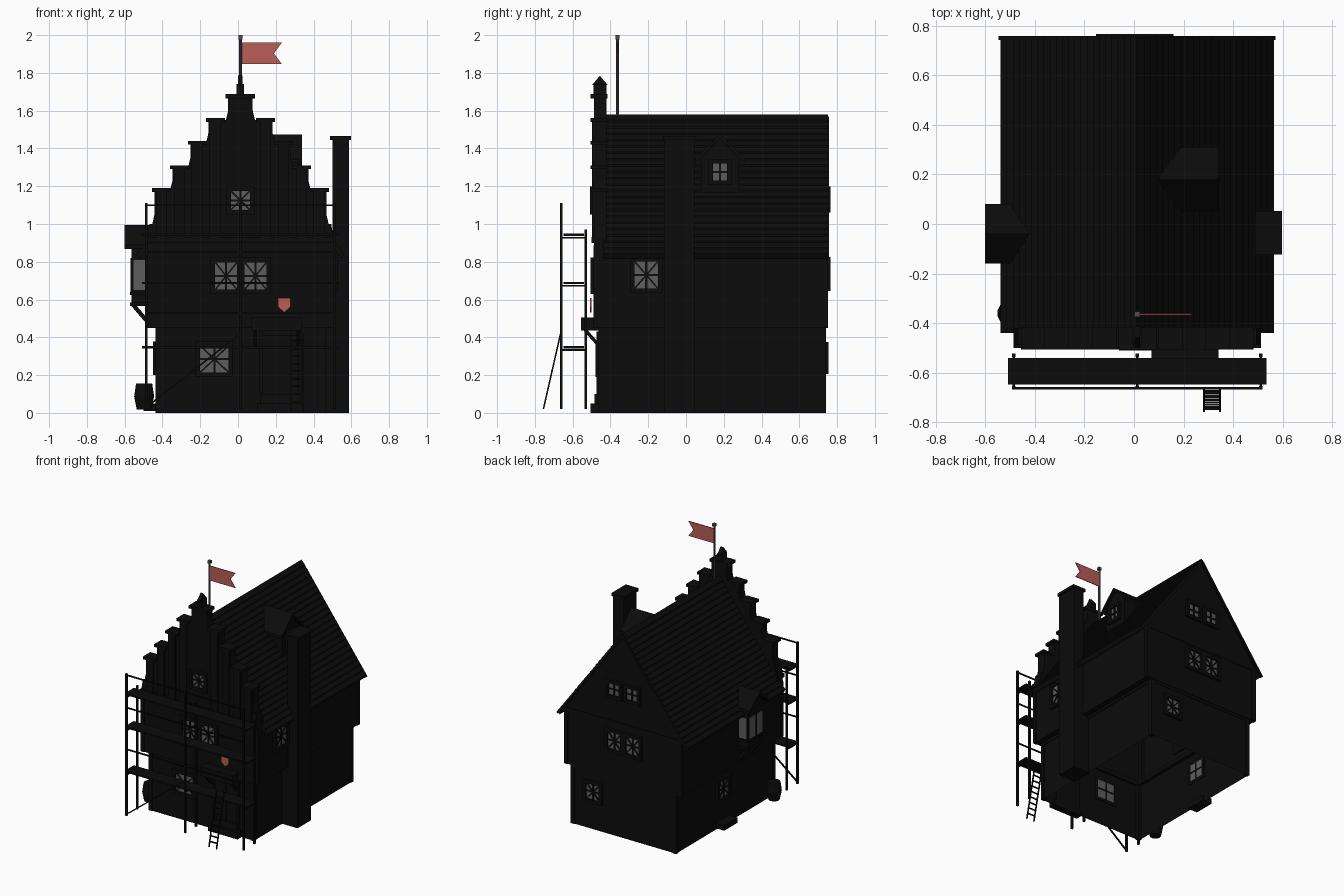
import bpy, bmesh
from math import pi
from mathutils import Matrix, Vector

if "Cube" in bpy.data.objects:
    bpy.data.objects.remove(bpy.data.objects["Cube"])


def material(name, r, g, b):
    m = bpy.data.materials.new(name)
    m.use_nodes = True
    m.diffuse_color = (r, g, b, 1)
    m.node_tree.nodes["Principled BSDF"].inputs["Base Color"].default_value = (r, g, b, 1)
    return m


DARK = material("charcoal", .0035, .0035, .0035)
GLASS = material("window_grey", .11, .11, .11)
METAL = material("pole_grey", .075, .075, .08)
RED = material("faded_red", .48, .11, .095)
CX = .013          # house axis
EAVE, RIDGE, HALF = .84, 1.58, .547
SLOPE = (RIDGE - EAVE) / HALF


def finish(bm, name, mat, matrix=None):
    bmesh.ops.recalc_face_normals(bm, faces=bm.faces)
    me = bpy.data.meshes.new(name)
    bm.to_mesh(me)
    bm.free()
    me.materials.append(mat)
    ob = bpy.data.objects.new(name, me)
    if matrix:
        ob.matrix_world = matrix
    bpy.context.collection.objects.link(ob)
    return ob


def add_box(bm, x0, x1, y0, y1, z0, z1):
    m = Matrix.Translation(((x0 + x1) / 2, (y0 + y1) / 2, (z0 + z1) / 2))
    bmesh.ops.create_cube(bm, size=1, matrix=m @ Matrix.Diagonal((x1 - x0, y1 - y0, z1 - z0, 1)))


def add_beam(bm, p, q, w):
    p, q = Vector(p), Vector(q)
    rot = (q - p).to_track_quat('Z', 'Y').to_matrix().to_4x4()
    m = Matrix.Translation((p + q) / 2) @ rot
    bmesh.ops.create_cube(bm, size=1, matrix=m @ Matrix.Diagonal((w, w, (q - p).length, 1)))


def boxes(name, items, mat=DARK, matrix=None):
    bm = bmesh.new()
    for it in items:
        add_box(bm, *it)
    return finish(bm, name, mat, matrix)


def beams(name, items, w, mat=DARK):
    bm = bmesh.new()
    for p, q in items:
        add_beam(bm, p, q, w)
    return finish(bm, name, mat)


def extrude(name, pts, axis, a, b, mat=DARK):
    bm = bmesh.new()
    vs = [bm.verts.new((u, a, v) if axis == 'y' else (a, u, v)) for u, v in pts]
    f = bm.faces.new(vs)
    r = bmesh.ops.extrude_face_region(bm, geom=[f])
    d = Vector((0, b - a, 0) if axis == 'y' else (b - a, 0, 0))
    bmesh.ops.translate(bm, vec=d, verts=[g for g in r["geom"] if isinstance(g, bmesh.types.BMVert)])
    return finish(bm, name, mat)


def mirrored(half):
    """Closed outline from a half profile running upwards on the +x side."""
    return [(CX + u, v) for u, v in half] + [(CX - u, v) for u, v in reversed(half)]


# House shell, hollow and open below, upper storey jettied out
bm = bmesh.new()
GX, UX = .443, .493
rings = [(GX, -.458, .735, 0), (GX, -.458, .735, .45), (UX, -.485, .745, .45), (UX, -.485, .745, .885)]
loops = [[bm.verts.new((CX + sx * w, (y0, y1)[k], z)) for sx, k in ((-1, 0), (1, 0), (1, 1), (-1, 1))]
         for w, y0, y1, z in rings]
for lo, hi in zip(loops, loops[1:]):
    for i in range(4):
        bm.faces.new((lo[i], lo[(i + 1) % 4], hi[(i + 1) % 4], hi[i]))
top = loops[-1]
peak = [bm.verts.new((CX, y, RIDGE - .03)) for y in (-.485, .745)]
bm.faces.new((top[0], top[1], peak[0]))
bm.faces.new((top[2], top[3], peak[1]))
finish(bm, "house_walls", DARK)

# Timber bands and corner posts
trim = []
for w, y0, y1, z0, z1 in ((GX, -.458, .735, 0, .45), (UX, -.485, .745, .45, .87)):
    for s in (-1, 1):
        x = CX + s * (w - .01)
        trim += [(x - .016, x + .016, y, y + .03, z0, z1) for y in (y0 - .006, y1 - .024)]
        trim += [(x - .016, x + .016, y0, y1, z, z + .03) for z in (z1 - .02,)]
    trim += [(CX - w, CX + w, y, y + .02, z1 - .02, z1 + .015) for y in (y0 - .005, y1 - .015)]
boxes("timber_frame", trim)

# Roof with stepped tile courses
N = 22
side = [(0, RIDGE)]
for i in range(N):
    u0, u1 = HALF * i / N, HALF * (i + 1) / N
    side += [(u0 + .004, RIDGE - u0 * SLOPE - .006), (u1 + .004, RIDGE - u1 * SLOPE + .003)]
under = [(HALF - .012, EAVE - .025), (0, RIDGE - .035)]
right = [(CX + u, v) for u, v in side + under]
extrude("roof_tiles_left", right, 'y', -.44, .752)
extrude("roof_tiles_right", [(2 * CX - u, v) for u, v in right], 'y', -.44, .752)
beams("barge_boards", [((CX, .749, RIDGE - .015), (CX + s * (HALF + .005), .749, EAVE - .015))
                       for s in (-1, 1)], .016)

# Stepped front gable with pilasters and caps
steps = [(.455, 1.18), (.36, 1.3), (.265, 1.43), (.17, 1.55), (.065, 1.675)]
outline = [(UX, .86), (UX, .93), (.48, 1.0)]
for u, z in steps:
    outline += [(u + .012, outline[-1][1]), (u, outline[-1][1] + .05), (u, z)]
extrude("stepped_gable", mirrored(outline), 'y', -.488, -.42)
parts = []
for u, z in steps[:-1]:
    for s in (-1, 1):
        x = CX + s * (u - .037)
        parts += [(x - .05, x + .05, -.505, -.415, z - .01, z + .01),
                  (x - .03, x + .03, -.498, -.45, .93, z)]
parts += [(CX - .078, CX + .078, -.505, -.415, 1.665, 1.687), (CX - .02, CX + .02, -.49, -.422, 1.68, 1.74)]
parts += [(CX - UX - .005, CX + UX + .005, -.5, -.42, .9, .93)]
boxes("gable_caps", parts)
extrude("gable_finial", [(-.498, 1.735), (-.414, 1.735), (-.456, 1.785)], 'x', CX - .012, CX + .012)

# Chimney
boxes("chimney", [(.5, .587, -.115, .045, 0, 1.45), (.44, .56, -.115, .045, 0, .9),
                  (.488, .597, -.122, .052, 1.445, 1.467)])


# Windows, local -y is outward
def window(name, loc, turn, w, h, lattice=True):
    m = Matrix.Translation(loc) @ Matrix.Rotation(turn, 4, 'Z')
    a, b, t = w / 2, h / 2, .012
    boxes(name + "_glass", [(-a, a, -.006, .004, -b, b)], GLASS, m)
    bm = bmesh.new()
    for s in (-1, 1):
        add_box(bm, s * (a + t) - t, s * (a + t) + t, -.02, .006, -b - 2 * t, b + 2 * t)
        add_box(bm, -a, a, -.02, .006, s * (b + t) - t, s * (b + t) + t)
        if lattice:
            add_beam(bm, (-a, -.009, -s * b), (a, -.009, s * b), .008)
    add_box(bm, -.006, .006, -.012, .008, -b, b)
    add_box(bm, -a, a, -.012, .008, -.005, .005)
    finish(bm, name + "_frame", DARK, m)


window("front_ground_window", (-.125, -.458, .285), 0, .15, .14)
window("front_upper_window_a", (-.063, -.485, .725), 0, .115, .145)
window("front_upper_window_b", (.093, -.485, .725), 0, .115, .145)
window("front_gable_window", (CX, -.489, 1.125), 0, .1, .1)
window("left_upper_window", (CX + UX, -.21, .73), pi / 2, .125, .145)
window("right_ground_window", (CX - GX, .17, .29), -pi / 2, .12, .13)
window("back_ground_window", (.27, .735, .29), pi, .11, .12)
for i, x in enumerate((-.075, .08)):
    window(f"back_upper_window_{i}", (x, .745, .735), pi, .11, .13)
    window(f"back_attic_window_{i}", (x + .005, .745, 1.13), pi, .09, .09, False)


# Small gabled roof for the dormer and the oriel
def small_roof(name, y, half, z0, z1, x0, x1):
    t = .022
    extrude(name, [(y - half, z0), (y, z1), (y + half, z0), (y + half, z0 - t), (y, z1 - t),
                   (y - half, z0 - t)], 'x', x0, x1)


small_roof("dormer_roof", .18, .13, 1.345, 1.475, .1, .34)
extrude("dormer_walls", [(.08, 1.13), (.28, 1.13), (.28, 1.345), (.18, 1.455), (.08, 1.345)], 'x', .15, .32)
window("dormer_window", (.32, .18, 1.275), pi / 2, .075, .09, False)

# Oriel on the right wall
small_roof("oriel_roof", -.04, .12, .89, .995, -.6, -.42)
extrude("oriel_body", [(-.13, .575), (.05, .575), (.05, .88), (-.04, .975), (-.13, .88)], 'x', -.563, -.47)
boxes("oriel_glass", [(-.567, -.56, -.118, .038, .65, .81), (-.552, -.488, -.134, .054, .65, .81)], GLASS)
boxes("oriel_trim", [(-.572, -.47, -.138, .058, .565, .585), (-.572, -.47, -.138, .058, .625, .64),
                     (-.57, -.56, -.046, -.034, .64, .82)])
beams("oriel_brackets", [((-.558, y, .575), (-.46, y, .46)) for y in (-.11, .03)], .022)

# Door, steps and canopy
boxes("door", [(.13, .32, -.466, -.45, .1, .41), (.115, .13, -.475, -.45, .1, .43),
               (.32, .335, -.475, -.45, .1, .43), (.222, .228, -.47, -.45, .1, .41)])
boxes("door_steps", [(.1, .35, -.506, -.45, 0, .05), (.12, .33, -.485, -.45, .05, .1)])
boxes("door_canopy", [(.07, .34, -.555, -.45, .435, .505)])
beams("canopy_brackets", [((x, -.535, .44), (x, -.455, .35)) for x in (.09, .32)], .018)
boxes("side_step", [(-.5, -.42, .09, .25, .01, .05)])

# Hanging shield
extrude("shield", [(.213, .607), (.277, .607), (.277, .56), (.245, .532), (.213, .56)], 'y', -.508, -.5, RED)

# Scaffold
posts, rails = [], []
xs = (-.485, CX, .511)
for x in xs:
    posts += [((x, -.66, .02), (x, -.66, 1.11)), ((x, -.53, .02), (x, -.53, .97))]
    rails += [((x, -.66, z), (x, -.53, z)) for z in (.333, .673, .928)]
rails += [((xs[0], -.662, z), (xs[2], -.662, z)) for z in (.53, .85, 1.1)]
rails.append(((xs[0], -.662, .03), (xs[1], -.662, .42)))
beams("scaffold_posts", posts, .014)
beams("scaffold_rails", rails, .009)
boxes("scaffold_planks", [(-.508, .534, -.648, -.54, z, z + .012) for z in (.342, .682, .937)])
foot, head = Vector((0, -.755, .02)), Vector((0, -.664, .42))
ladder = [(foot + Vector((x, 0, 0)), head + Vector((x, 0, 0))) for x in (.282, .346)]
for i in range(1, 10):
    p = foot.lerp(head, i / 10)
    ladder.append((p + Vector((.282, 0, 0)), p + Vector((.346, 0, 0))))
beams("ladder", ladder, .008)

# Barrel
bm = bmesh.new()
for r0, r1, z in ((.04, .054, .053), (.054, .044, .121)):
    bmesh.ops.create_cone(bm, cap_ends=True, segments=14, radius1=r0, radius2=r1, depth=.068,
                          matrix=Matrix.Translation((-.497, -.36, z)))
finish(bm, "barrel", DARK)

# Flagpole and swallowtail flag
bm = bmesh.new()
bmesh.ops.create_cone(bm, cap_ends=True, segments=8, radius1=.008, radius2=.007, depth=.44,
                      matrix=Matrix.Translation((CX, -.363, 1.77)))
add_box(bm, CX - .011, CX + .011, -.374, -.352, 1.978, 2.0)
finish(bm, "flagpole", METAL)
extrude("flag", [(.02, 1.847), (.232, 1.847), (.19, 1.903), (.232, 1.96), (.02, 1.96)], 'y', -.366, -.36, RED)
